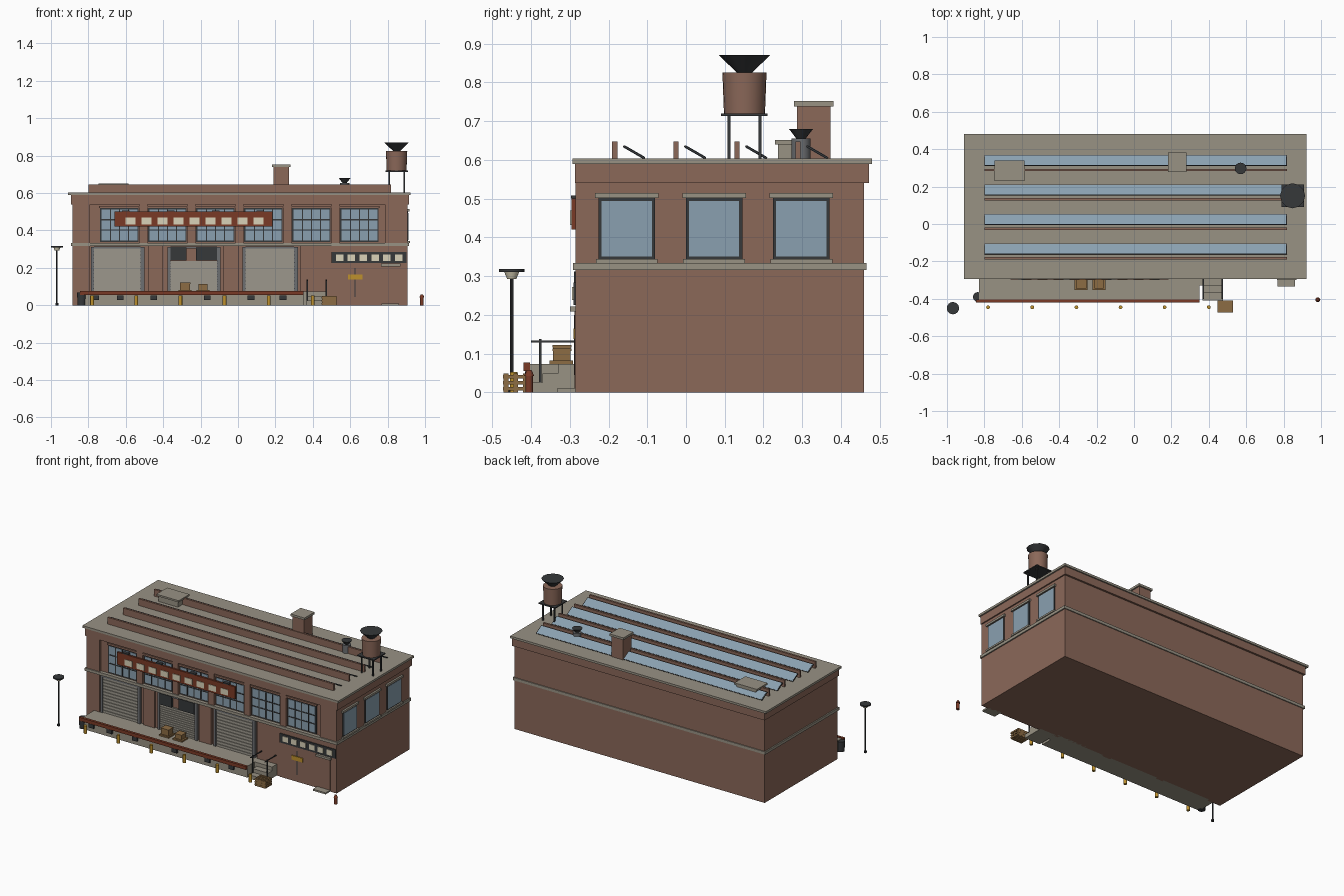
import bpy, math

def mat(name, r, g, b):
    m = bpy.data.materials.new(name)
    lin = lambda c: ((c / 255 + 0.055) / 1.055) ** 2.4 if c > 10 else c / 3294
    m.diffuse_color = (lin(r), lin(g), lin(b), 1)
    return m

BRICK = mat("brick", 139, 104, 89)
STONE = mat("concrete", 152, 146, 132)
GLASS = mat("window glass", 138, 160, 176)
DARK = mat("dark iron", 54, 56, 58)
RUST = mat("rust red", 122, 58, 38)
CREAM = mat("cream", 218, 210, 184)
YELLOW = mat("safety yellow", 190, 145, 45)
WOOD = mat("wood", 140, 108, 68)
METAL = mat("grey metal", 108, 110, 113)
SHUTTER = mat("shutter grey", 156, 151, 140)

def box(name, m, x0, x1, y0, y1, z0, z1):
    """Box from its limits on each axis."""
    bpy.ops.mesh.primitive_cube_add(size=1, location=((x0 + x1) / 2, (y0 + y1) / 2, (z0 + z1) / 2))
    o = bpy.context.object
    o.name = name
    o.scale = (x1 - x0, y1 - y0, z1 - z0)
    bpy.ops.object.transform_apply(location=False, rotation=False, scale=True)
    o.data.materials.append(m)
    return o

def cyl(name, m, x, y, z0, z1, r0, r1=None, n=16):
    """Upright cylinder or cone, r0 at the bottom and r1 at the top."""
    bpy.ops.mesh.primitive_cone_add(vertices=n, radius1=r0, radius2=r0 if r1 is None else r1,
                                    depth=z1 - z0, location=(x, y, (z0 + z1) / 2))
    o = bpy.context.object
    o.name = name
    o.data.materials.append(m)
    bpy.ops.object.shade_smooth_by_angle(angle=math.radians(40))
    return o

# Main block, cornice and belt course
box("main_walls", BRICK, -0.885, 0.905, -0.27, 0.46, 0, 0.595)
box("frieze", BRICK, -0.893, 0.913, -0.287, 0.472, 0.54, 0.592)
box("roof_slab", STONE, -0.908, 0.922, -0.293, 0.48, 0.59, 0.604)
box("belt_course", STONE, -0.893, 0.913, -0.292, 0.466, 0.316, 0.334)

# Front piers
box("left_corner_pier", BRICK, -0.885, -0.79, -0.285, -0.26, 0, 0.55)
box("right_corner_pier", BRICK, 0.785, 0.905, -0.285, -0.26, 0.32, 0.55)
box("office_front", BRICK, 0.50, 0.905, -0.285, -0.26, 0, 0.32)
for i in range(5):
    x = -0.506 + 0.2567 * i
    box("upper_pier", BRICK, x - 0.021, x + 0.021, -0.285, -0.26, 0.33, 0.55)
for x0, x1 in ((-0.48, -0.40), (-0.08, 0.005), (0.335, 0.50)):
    box("lower_pier", BRICK, x0, x1, -0.282, -0.26, 0, 0.32)

# Six front windows with glazing bars
for i in range(6):
    x = -0.634 + 0.2567 * i
    box("front_window_frame", DARK, x - 0.103, x + 0.103, -0.274, -0.26, 0.338, 0.52)
    box("front_window_glass", GLASS, x - 0.096, x + 0.096, -0.276, -0.27, 0.346, 0.513)
    for k in (-1, 0, 1):
        box("vertical_bar", DARK, x + k * 0.048 - 0.003, x + k * 0.048 + 0.003, -0.279, -0.27, 0.346, 0.513)
    for z in (0.402, 0.457):
        box("horizontal_bar", DARK, x - 0.096, x + 0.096, -0.279, -0.27, z - 0.003, z + 0.003)
    box("front_window_header", BRICK, x - 0.108, x + 0.108, -0.281, -0.26, 0.52, 0.532)

# Three windows on the right side
for i in range(3):
    y = -0.153 + 0.2255 * i
    box("side_window_frame", DARK, 0.89, 0.909, y - 0.073, y + 0.073, 0.343, 0.502)
    box("side_window_glass", GLASS, 0.89, 0.911, y - 0.065, y + 0.065, 0.35, 0.494)
    box("side_window_lintel", STONE, 0.89, 0.917, y - 0.082, y + 0.082, 0.501, 0.514)
    box("side_window_sill", STONE, 0.89, 0.919, y - 0.08, y + 0.08, 0.333, 0.344)

# Roll-up doors with slats and jambs
for x0, x1, top in ((-0.77, -0.52, 0.31), (-0.362, -0.113, 0.237), (0.04, 0.30, 0.31)):
    box("door_backing", SHUTTER, x0, x1, -0.274, -0.26, 0.07, top)
    n = 12
    for k in range(n):
        h = (top - 0.072) / n
        box("door_slat", SHUTTER, x0, x1, -0.278, -0.27, 0.072 + k * h, 0.072 + (k + 0.8) * h)
    for xa, xb in ((x0 - 0.015, x0), (x1, x1 + 0.02)):
        box("door_jamb", METAL, xa, xb, -0.285, -0.26, 0.07, 0.312)
    box("door_head", METAL, x0, x1, -0.283, -0.26, 0.303, 0.314)
for x0, x1 in ((-0.362, -0.275), (-0.225, -0.113)):
    box("door_dark_panel", DARK, x0, x1, -0.289, -0.26, 0.24, 0.312)

# Long sign board with cream blocks and small lamps
box("sign_board", RUST, -0.66, 0.185, -0.296, -0.284, 0.42, 0.50)
for i in range(9):
    x = -0.575 + 0.0856 * i
    box("sign_block", CREAM, x - 0.027, x + 0.027, -0.299, -0.29, 0.432, 0.469)
for i in range(4):
    x = -0.60 + 0.24 * i
    box("sign_lamp", DARK, x - 0.02, x + 0.02, -0.297, -0.27, 0.50, 0.508)

# Office strip, canopy, plate and step
box("office_strip", DARK, 0.50, 0.90, -0.291, -0.28, 0.225, 0.284)
for i in range(6):
    x = 0.543 + 0.0632 * i
    box("office_strip_block", CREAM, x - 0.02, x + 0.02, -0.294, -0.288, 0.238, 0.272)
box("office_canopy", STONE, 0.765, 0.87, -0.30, -0.28, 0.208, 0.222)
box("office_door", BRICK, 0.775, 0.86, -0.288, -0.28, 0.01, 0.208)
box("office_plate", YELLOW, 0.587, 0.666, -0.291, -0.28, 0.137, 0.164)
box("office_pipe", DARK, 0.622, 0.627, -0.289, -0.28, 0.045, 0.20)
box("office_step", STONE, 0.768, 0.86, -0.333, -0.27, 0, 0.01)

# Loading dock with edge beam, bumpers and bollards
box("dock", STONE, -0.83, 0.35, -0.405, -0.26, 0, 0.073)
box("dock_edge", RUST, -0.845, 0.35, -0.42, -0.403, 0.055, 0.077)
for x in (-0.76, -0.63, -0.45, -0.165, 0.07, 0.24):
    box("dock_bumper", DARK, x - 0.018, x + 0.018, -0.416, -0.40, 0.027, 0.052)
for i in range(6):
    cyl("bollard", YELLOW, -0.78 + 0.236 * i, -0.445, 0, 0.052, 0.01, n=12)

# Dock stairs and handrails
for k in range(3):
    box("stair_step", STONE, 0.365, 0.475, -0.33 - 0.04 * k, -0.27, 0, 0.073 - 0.024 * k)
box("stair_landing", STONE, 0.345, 0.37, -0.33, -0.27, 0, 0.073)
for x in (0.37, 0.472):
    box("handrail", DARK, x - 0.003, x + 0.003, -0.40, -0.285, 0.129, 0.134)
    box("handrail_post", DARK, x - 0.003, x + 0.003, -0.379, -0.373, 0.02, 0.138)

# Crates on the dock, pallet stack on the ground
for x, h, w in ((-0.283, 0.122, 0.026), (-0.187, 0.113, 0.023)):
    box("crate_pallet", WOOD, x - 0.034, x + 0.034, -0.353, -0.292, 0.073, 0.082)
    box("crate", WOOD, x - w, x + w, -0.343, -0.298, 0.082, h)
    box("crate_lid", WOOD, x - w - 0.002, x + w + 0.002, -0.345, -0.296, h - 0.007, h)
for k in range(3):
    z = 0.016 * k
    box("pallet_deck", WOOD, 0.447, 0.53, -0.472, -0.408, z + 0.004, z + 0.013)
    for y in (-0.465, -0.44, -0.415):
        box("pallet_runner", WOOD, 0.45, 0.527, y - 0.006, y + 0.006, z, z + 0.017)

# Bin, street lamp and hydrant
cyl("bin", DARK, -0.835, -0.39, 0, 0.068, 0.022, 0.026)
cyl("lamp_pole", DARK, -0.968, -0.45, 0, 0.30, 0.004, n=8)
cyl("lamp_foot", DARK, -0.968, -0.45, 0, 0.012, 0.009, n=8)
cyl("lamp_globe", CREAM, -0.968, -0.45, 0.293, 0.31, 0.012, 0.019)
cyl("lamp_cap", DARK, -0.968, -0.45, 0.31, 0.318, 0.033)
cyl("hydrant_body", RUST, 0.983, -0.405, 0, 0.045, 0.01, n=12)
cyl("hydrant_cap", RUST, 0.983, -0.405, 0.042, 0.058, 0.013, 0.006, n=12)

# Four sawtooth skylights: brick upstand and tilted glass
for i in range(4):
    y = -0.184 + 0.1576 * i
    box("skylight_wall", BRICK, -0.80, 0.817, y - 0.0065, y + 0.0065, 0.60, 0.647)
    for name, m, w, d, t in (("skylight_frame", DARK, 0.0, 0.032, 0.0025), ("skylight_glass", GLASS, 0.004, 0.029, 0.0035)):
        g = box(name, m, -0.80 + w, 0.817 - w, y + 0.05 - d, y + 0.05 + d, 0.62 - t, 0.62 + t)
        g.rotation_euler.x = math.radians(-30)

# Rooftop unit, chimney and vent
box("roof_unit", STONE, -0.735, -0.595, 0.237, 0.334, 0.60, 0.642)
box("roof_unit_lid", STONE, -0.745, -0.585, 0.23, 0.34, 0.64, 0.651)
box("chimney", BRICK, 0.19, 0.272, 0.287, 0.373, 0.60, 0.74)
box("chimney_cap", STONE, 0.181, 0.281, 0.279, 0.381, 0.738, 0.752)
cyl("vent_pipe", METAL, 0.57, 0.297, 0.60, 0.655, 0.025)
cyl("vent_cowl", DARK, 0.57, 0.297, 0.655, 0.68, 0.012, 0.031)

# Water tank on legs
tx, ty = 0.848, 0.151
for sx in (-1, 1):
    for sy in (-1, 1):
        x, y = tx + sx * 0.04, ty + sy * 0.04
        box("tank_leg", DARK, x - 0.004, x + 0.004, y - 0.004, y + 0.004, 0.60, 0.715)
box("tank_platform", DARK, tx - 0.06, tx + 0.06, ty - 0.06, ty + 0.06, 0.713, 0.72)
cyl("tank", BRICK, tx, ty, 0.72, 0.826, 0.053, 0.057, n=24)
cyl("tank_roof", DARK, tx, ty, 0.826, 0.871, 0.02, 0.067, n=12)
